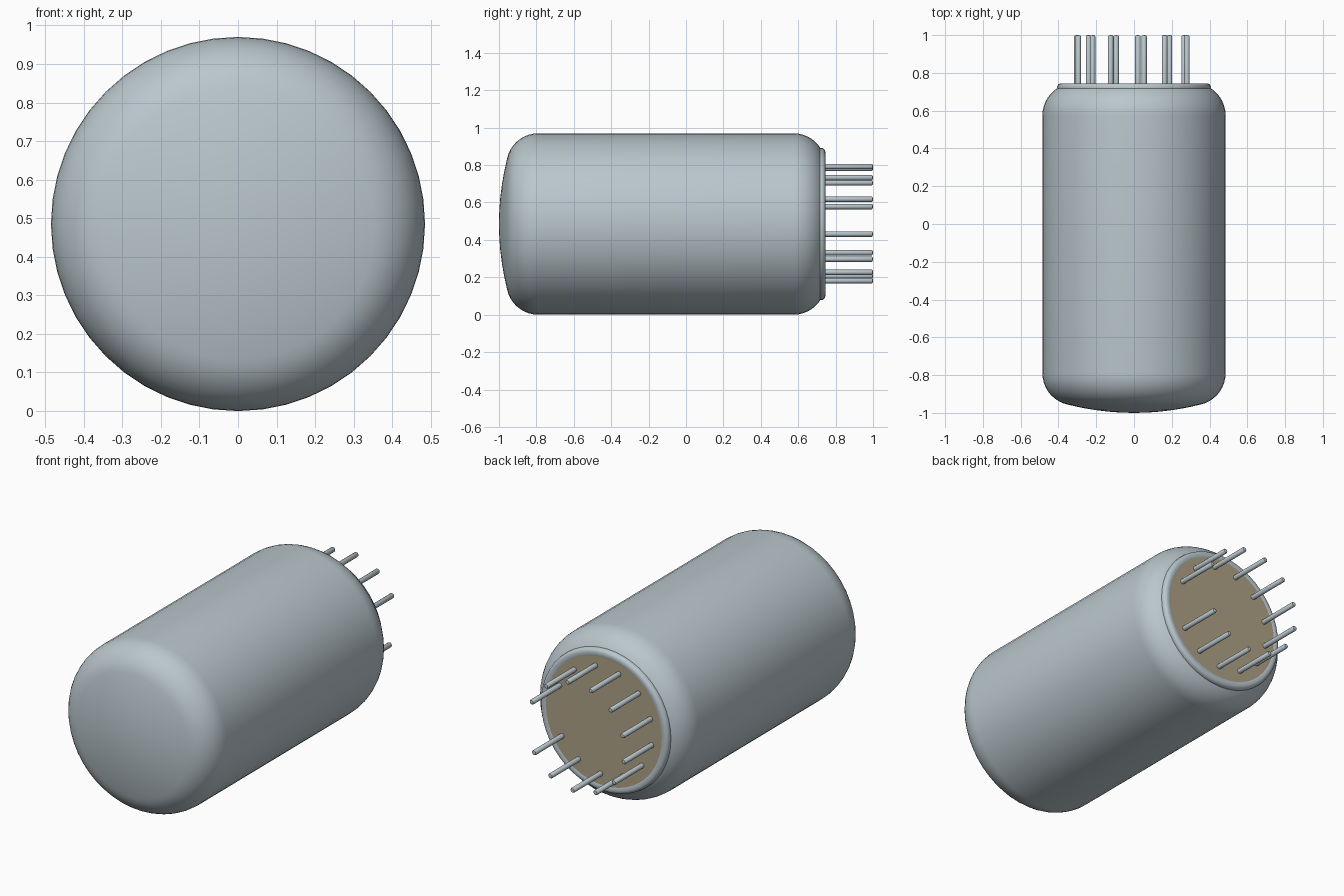
import bpy, bmesh, math
from mathutils import Matrix, Vector

old = bpy.data.objects.get("Cube")
if old:
    bpy.data.objects.remove(old, do_unlink=True)

AXIS_Z = 0.485      # height of the can's long axis
RADIUS = 0.485


def material(name, rgb):
    m = bpy.data.materials.new(name)
    m.use_nodes = True
    m.diffuse_color = (*rgb, 1)
    bsdf = next(n for n in m.node_tree.nodes if n.type == 'BSDF_PRINCIPLED')
    bsdf.inputs["Base Color"].default_value = (*rgb, 1)
    return m


metal = material("grey metal", (0.49, 0.57, 0.61))
tan = material("tan insulator", (0.43, 0.36, 0.24))


def lathe(name, profile, mat, segments, x=0.0, z=AXIS_Z):
    """Revolve (radius, y) points around an axis parallel to y."""
    bm = bmesh.new()
    verts = [bm.verts.new((0, y, r)) for r, y in profile]
    edges = [bm.edges.new(p) for p in zip(verts, verts[1:])]
    bmesh.ops.spin(bm, geom=verts + edges, cent=(0, 0, 0), axis=(0, 1, 0),
                   angle=math.tau, steps=segments, use_duplicate=False)
    bmesh.ops.remove_doubles(bm, verts=bm.verts, dist=0.0001)
    bmesh.ops.recalc_face_normals(bm, faces=bm.faces)
    me = bpy.data.meshes.new(name)
    bm.to_mesh(me)
    bm.free()
    me.materials.append(mat)
    ob = bpy.data.objects.new(name, me)
    ob.location = (x, 0, z)
    bpy.context.collection.objects.link(ob)
    bpy.ops.object.select_all(action='DESELECT')
    ob.select_set(True)
    bpy.context.view_layer.objects.active = ob
    bpy.ops.object.shade_smooth_by_angle(angle=math.radians(35))
    return ob


def arc(cr, cy, rad, a0, a1, n):
    """Arc points in (radius, y); angle 0 points outward, 90 to the back."""
    return [(cr + rad * math.cos(math.radians(a)), cy + rad * math.sin(math.radians(a)))
            for a in (a0 + (a1 - a0) * i / n for i in range(n + 1))]


# Can: shallow domed front, straight wall, rounded rear shoulder
fillet = 0.17
front = arc(RADIUS - fillet, -0.79, fillet, -77, 0, 9)
edge_r, edge_y = front[0]
dome = [(edge_r * t, -1 + (edge_y + 1) * t * t) for t in (0, 0.2, 0.4, 0.6, 0.8)]
rear = arc(RADIUS - fillet, 0.575, fillet, 0, 62, 7)
lathe("can_body", dome + front + rear + [(0.37, 0.72), (0, 0.72)], metal, 48)

# Rim around the rear opening
rim = [(0.365, 0.70), (0.407, 0.70), (0.407, 0.722)]
rim += arc(0.385, 0.723, 0.022, 10, 90, 5) + [(0.372, 0.745), (0.365, 0.742), (0.365, 0.70)]
lathe("rear_rim", rim, metal, 48)

# Insulating disc inside the rim
lathe("rear_disc", [(0, 0.71), (0.368, 0.71), (0.368, 0.743), (0, 0.743)], tan, 48)

# Twelve pins on a ring of thirteen places, one place left empty
pin_profile = [(0, 0.73), (0.0145, 0.73), (0.0145, 0.993), (0.011, 0.998), (0, 1.0)]
for k in range(1, 13):
    a = math.radians(-3) + math.tau * k / 13
    lathe(f"pin_{k:02d}", pin_profile, metal, 12,
          x=0.308 * math.cos(a), z=AXIS_Z + 0.004 + 0.308 * math.sin(a))
